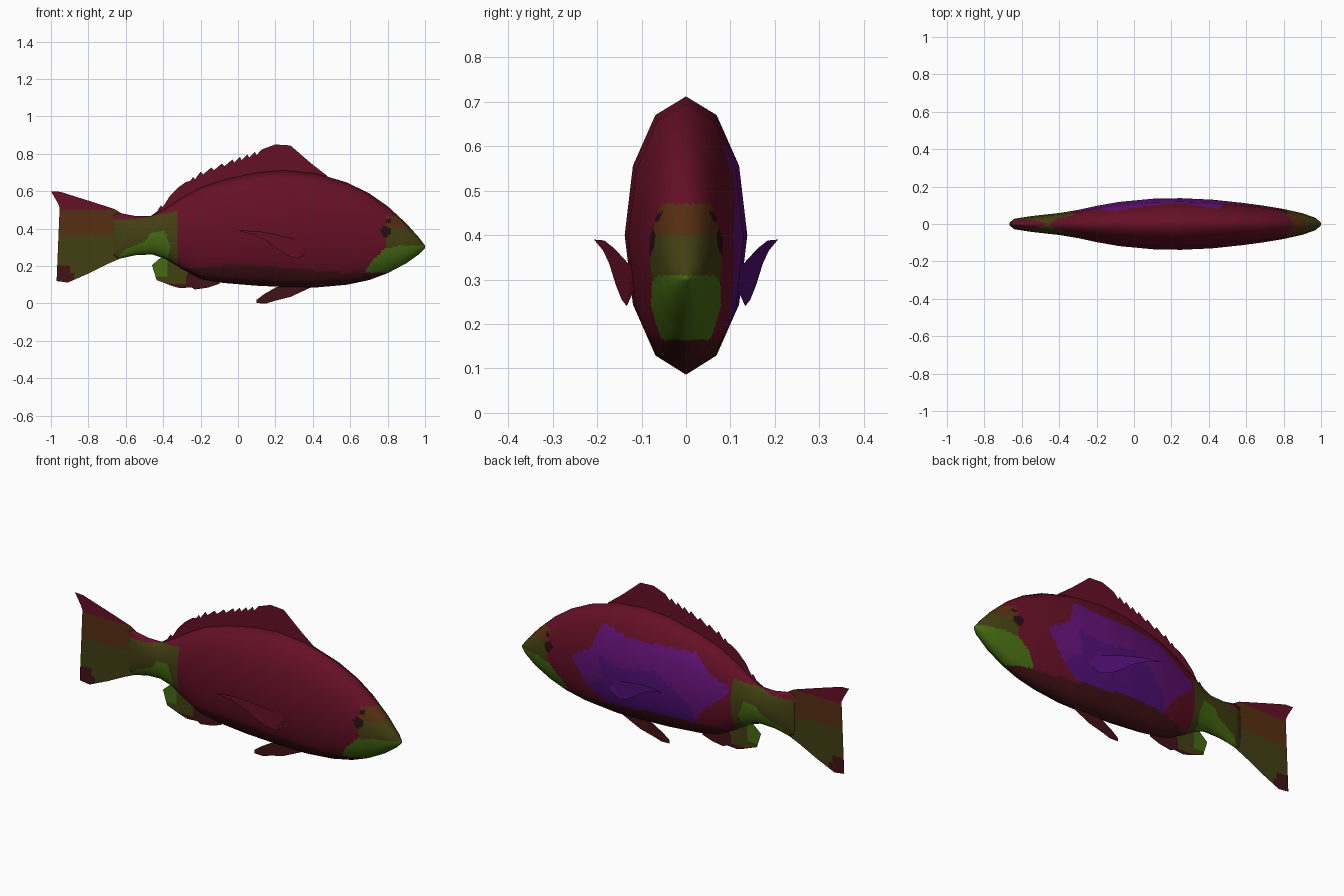
import bpy, bmesh, math
from mathutils import Vector

if "Cube" in bpy.data.objects:
    bpy.data.objects.remove(bpy.data.objects["Cube"])

# Materials
COLOURS = {
    "crimson": (0.13, 0.005, 0.019),
    "maroon": (0.055, 0.006, 0.008),
    "olive": (0.055, 0.05, 0.006),
    "green": (0.06, 0.145, 0.006),
    "brown": (0.095, 0.028, 0.006),
    "purple": (0.125, 0.006, 0.18),
    "violet": (0.08, 0.005, 0.18),
    "eye_dark": (0.02, 0.004, 0.006),
}
NAMES = list(COLOURS)
MATS = []
for label, rgb in COLOURS.items():
    m = bpy.data.materials.new(label)
    m.use_nodes = True
    m.diffuse_color = (*rgb, 1)
    bsdf = m.node_tree.nodes["Principled BSDF"]
    bsdf.inputs["Base Color"].default_value = (*rgb, 1)
    bsdf.inputs["Roughness"].default_value = 0.8
    MATS.append(m)


def inside(x, z, poly):
    """True when (x, z) lies in the polygon."""
    hit = False
    for (ax, az), (bx, bz) in zip(poly, poly[1:] + poly[:1]):
        if (az > z) != (bz > z) and x < ax + (z - az) * (bx - ax) / (bz - az):
            hit = not hit
    return hit


def make_object(name, bm, rule):
    """Turn a bmesh into an object, coloured face by face with a rule."""
    for f in bm.faces:
        f.smooth = True
        f.material_index = NAMES.index(rule(*f.calc_center_median()))
    me = bpy.data.meshes.new(name)
    bm.to_mesh(me)
    bm.free()
    for m in MATS:
        me.materials.append(m)
    ob = bpy.data.objects.new(name, me)
    bpy.context.collection.objects.link(ob)
    return ob


# Body profile: x, top, bottom, half width
PROFILE = [
    (-0.665, 0.47, 0.26, 0.008), (-0.64, 0.485, 0.238, 0.028), (-0.55, 0.468, 0.258, 0.042),
    (-0.46, 0.468, 0.262, 0.052), (-0.39, 0.505, 0.24, 0.06), (-0.3, 0.565, 0.185, 0.075),
    (-0.2, 0.62, 0.132, 0.097), (-0.08, 0.66, 0.11, 0.118), (0.1, 0.7, 0.095, 0.135),
    (0.25, 0.712, 0.088, 0.138), (0.42, 0.695, 0.086, 0.13), (0.58, 0.648, 0.1, 0.113),
    (0.7, 0.59, 0.125, 0.097), (0.8, 0.52, 0.162, 0.08), (0.9, 0.428, 0.215, 0.058),
    (0.97, 0.35, 0.265, 0.033), (1.0, 0.31, 0.295, 0.008),
]


def section(x):
    """Centre height, half height and half width of the body at x."""
    x = min(max(x, PROFILE[0][0]), PROFILE[-1][0])
    for a, b in zip(PROFILE, PROFILE[1:]):
        if x <= b[0]:
            f = (x - a[0]) / (b[0] - a[0])
            top, low, wide = (p + (q - p) * f for p, q in zip(a[1:], b[1:]))
            return (top + low) / 2, (top - low) / 2, wide


# Colour patches as outlines in side view
FLANK = [(0.45, 0.61), (0.3, 0.585), (0.13, 0.585), (-0.11, 0.59), (-0.2, 0.5), (-0.31, 0.45),
         (-0.3, 0.4), (-0.17, 0.3), (-0.11, 0.19), (0.44, 0.18), (0.53, 0.25), (0.63, 0.39),
         (0.5, 0.47)]
FLANK_LOW = [(0.46, 0.45), (0.3, 0.41), (0.1, 0.45), (0.0, 0.38), (-0.1, 0.3), (-0.12, 0.18),
             (0.44, 0.17), (0.53, 0.25), (0.42, 0.33)]
JAW = [(0.68, 0.165), (0.7, 0.21), (0.78, 0.29), (0.86, 0.31), (1.1, 0.31), (1.1, 0.165)]
STALK = [(-0.64, 0.25), (-0.6, 0.29), (-0.5, 0.33), (-0.46, 0.38), (-0.39, 0.385),
         (-0.36, 0.3), (-0.39, 0.2), (-0.64, 0.2)]


def body_colour(x, y, z):
    if math.hypot(x - 0.79, z - 0.385) < 0.028 or math.hypot(x - 0.805, z - 0.44) < 0.014:
        return "eye_dark"
    if inside(x, z, JAW):
        return "green"
    if x > 0.79 and z > 0.3:
        return "olive" if z < 0.4 else "brown" if z < 0.47 else "crimson"
    if x < -0.32 and z < 0.45 + 0.2 * max(0, x + 0.55):
        return "green" if inside(x, z, STALK) else "olive"
    if z < 0.185 + 0.02 * math.cos(5 * x):
        return "maroon"
    if y > 0 and inside(x, z, FLANK):
        return "violet" if inside(x, z, FLANK_LOW) else "purple"
    return "crimson"


# Body: twelve-sided loft, finely divided for the patches, with rounded normals
SIDES, STEP, RINGS = 12, 8, 200
COUNT = SIDES * STEP
bm = bmesh.new()
rings, normals = [], []
for i in range(RINGS + 1):
    x = PROFILE[0][0] + (1 - PROFILE[0][0]) * i / RINGS
    c, h, w = section(x)
    lo, hi = max(x - 0.03, PROFILE[0][0]), min(x + 0.03, 1)
    dc, dh, dw = ((q - p) / (hi - lo) for p, q in zip(section(lo), section(hi)))
    ring = []
    for j in range(COUNT):
        a0, a1 = (2 * math.pi * (j // STEP + k) / SIDES for k in (0, 1))
        f = (j % STEP) / STEP
        s = math.sin(a0) * (1 - f) + math.sin(a1) * f
        t = math.cos(a0) * (1 - f) + math.cos(a1) * f
        ring.append(bm.verts.new((x, w * s, c + h * t)))
        a = a0 + (a1 - a0) * f
        s, t = math.sin(a), math.cos(a)
        slope = s * s * dw / w + t * t * dh / h + t * dc / h
        normals.append(Vector((-slope, s / w, t / h)).normalized())
    rings.append(ring)
for r, q in zip(rings, rings[1:]):
    for j in range(COUNT):
        k = (j + 1) % COUNT
        bm.faces.new((r[j], q[j], q[k], r[k]))
bm.faces.new(rings[0])
bm.faces.new(rings[-1][::-1])
body = make_object("body", bm, body_colour)
body.data.normals_split_custom_set_from_vertices(normals)


def fin(name, outline, rule, side=lambda x: 0.0):
    """Thin sheet fin from a side outline, cut into a grid for colouring."""
    bm = bmesh.new()
    bm.faces.new([bm.verts.new((x, 0, z)) for x, z in outline])
    bmesh.ops.triangulate(bm, faces=bm.faces[:])
    for axis in ((1, 0, 0), (0, 0, 1)):
        for k in range(-50, 50):
            bmesh.ops.bisect_plane(bm, geom=bm.verts[:] + bm.edges[:] + bm.faces[:],
                                   plane_co=Vector(axis) * (k * 0.02 + 0.003), plane_no=axis)
    for v in bm.verts:
        v.co.y = side(v.co.x)
    return make_object(name, bm, rule)


# Tail fin
def tail_colour(x, y, z):
    if z < 0.2 and x < -0.87 - 0.4 * (z - 0.13):
        return "maroon"
    if z > 0.5:
        return "crimson"
    return "brown" if z > 0.37 else "olive"


fin("tail_fin", [(-0.62, 0.48), (-0.66, 0.505), (-0.8, 0.55), (-0.95, 0.597), (-1.0, 0.6),
                 (-0.965, 0.54), (-0.935, 0.47), (-0.915, 0.4), (-0.905, 0.3), (-0.915, 0.21),
                 (-0.94, 0.15), (-0.97, 0.12), (-0.91, 0.112), (-0.8, 0.16), (-0.7, 0.21),
                 (-0.62, 0.245)], tail_colour)

# Dorsal fin with a serrated rear edge
CREST = [(0.2, 0.85), (0.09, 0.81), (-0.03, 0.77), (-0.2, 0.705), (-0.32, 0.62), (-0.46, 0.475)]
edge = [(0.48, 0.68), (0.39, 0.75), (0.28, 0.845), (0.255, 0.822)]
for (ax, az), (bx, bz) in zip(CREST, CREST[1:]):
    for k in range(3):
        f, g = k / 3, (k + 0.75) / 3
        edge += [(ax + (bx - ax) * f, az + (bz - az) * f),
                 (ax + (bx - ax) * g, az + (bz - az) * g - 0.02)]
fin("dorsal_fin", edge + [(-0.47, 0.465), (-0.4, 0.46), (-0.2, 0.58), (0.1, 0.66), (0.4, 0.66)],
    lambda x, y, z: "crimson")

# Anal fin
fin("anal_fin", [(-0.39, 0.27), (-0.42, 0.24), (-0.46, 0.205), (-0.445, 0.17), (-0.435, 0.125),
                 (-0.4, 0.112), (-0.35, 0.105), (-0.35, 0.093), (-0.3, 0.092), (-0.31, 0.082),
                 (-0.25, 0.086), (-0.23, 0.075), (-0.19, 0.09), (-0.16, 0.085), (-0.1, 0.105),
                 (-0.1, 0.14), (-0.25, 0.2)],
    lambda x, y, z: "maroon" if x > -0.27 or z < 0.11 else
    "green" if z > 0.15 and x < -0.38 else "olive")

# Pelvic fin
fin("pelvic_fin", [(0.41, 0.095), (0.28, 0.11), (0.2, 0.085), (0.14, 0.05), (0.1, 0.02),
                   (0.1, 0.002), (0.15, 0.0), (0.2, 0.015), (0.28, 0.035), (0.34, 0.065)],
    lambda x, y, z: "maroon")

# Pectoral fins, splayed outward on both sides
PADDLE = [(0.0, 0.39), (0.1, 0.388), (0.2, 0.37), (0.3, 0.345), (0.4, 0.32), (0.38, 0.27),
          (0.32, 0.24), (0.27, 0.255), (0.21, 0.29), (0.15, 0.335), (0.09, 0.365)]
for name, sign, colour in (("left_pectoral_fin", -1, "crimson"), ("right_pectoral_fin", 1, "violet")):
    fin(name, PADDLE, lambda x, y, z: colour, lambda x: sign * (0.207 - 0.23 * x))
